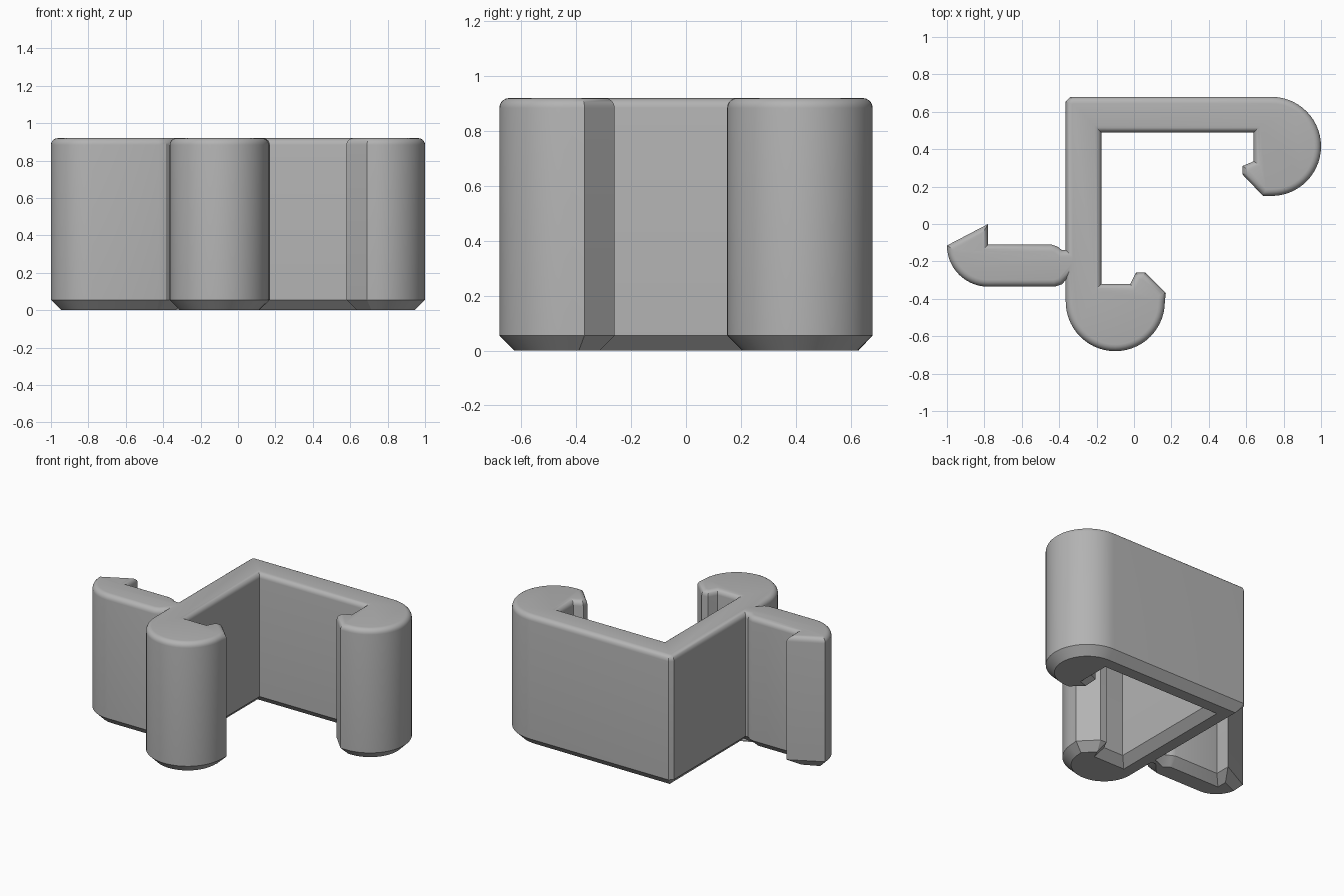
import bpy
import bmesh
from math import cos, sin, pi, radians
from mathutils import Vector

cube = bpy.data.objects.get("Cube")
if cube:
    bpy.data.objects.remove(cube, do_unlink=True)

HEIGHT, CHAMFER, ROUND = 0.92, 0.055, 0.036
LEFT, INNER, BACK = -0.365, -0.175, 0.68


def arc(cx, cy, r, start, end, steps):
    """Points along an arc, angles in degrees."""
    return [(cx + r * cos(radians(start + (end - start) * i / steps)),
             cy + r * sin(radians(start + (end - start) * i / steps)))
            for i in range(steps + 1)]


def inset(points, distance):
    """Move a counter-clockwise outline inwards, collapsing edges that flip."""
    count = len(points)
    result = []
    for i, p in enumerate(points):
        d1 = (p - points[i - 1]).normalized()
        d2 = (points[(i + 1) % count] - p).normalized()
        n1, n2 = Vector((-d1.y, d1.x)), Vector((-d2.y, d2.x))
        result.append(p + (n1 + n2) * (distance / (1 + n1.dot(n2))))
    for i in range(count):
        j = (i + 1) % count
        if (result[j] - result[i]).dot(points[j] - points[i]) < 0:
            middle = (result[i] + result[j]) / 2
            result[i], result[j] = middle, middle.copy()
    return result


# Clip outline, clockwise from the back corner
outline = [(LEFT, BACK - 0.025), (LEFT + 0.025, BACK)]
# Back hook with its barb
outline += arc(0.735, 0.415, 0.265, 90, -90, 28)
outline += [(0.69, 0.15), (0.58, 0.265), (0.58, 0.31), (0.64, 0.335)]
# Inner corner of the frame
outline += [(0.64, 0.49), (INNER, 0.49), (INNER, -0.32)]
# Front hook with its barb
outline += [(-0.02, -0.32), (0.01, -0.26), (0.06, -0.26), (0.17, -0.37)]
outline += arc(-0.1, -0.415, 0.265, 0, -180, 28)
# Side arm: neck, rounded end, barb and neck again
outline += [(LEFT, -0.3), (-0.385, -0.322), (-0.425, -0.335)]
outline += arc(-0.78, -0.115, 0.22, 270, 180, 14)
outline += [(-0.78, 0), (-0.78, -0.11), (-0.44, -0.11)]
outline += [(-0.41, -0.12), (-0.385, -0.14), (LEFT, -0.14)]
outline = [Vector(p) for p in reversed(outline)]

# Levels: chamfered foot, straight wall, rounded top
levels = [(0, CHAMFER), (CHAMFER, 0)]
for i in range(6):
    a = pi / 2 * i / 5
    levels.append((HEIGHT - ROUND + ROUND * sin(a), ROUND * (1 - cos(a))))

bm = bmesh.new()
rings = []
for z, d in levels:
    ring = inset(outline, d) if d else outline
    rings.append([bm.verts.new((p.x, p.y, z)) for p in ring])
count = len(outline)
for low, high in zip(rings, rings[1:]):
    for i in range(count):
        j = (i + 1) % count
        bm.faces.new((low[i], low[j], high[j], high[i]))
bm.faces.new(list(reversed(rings[0])))
bm.faces.new(rings[-1])
bmesh.ops.remove_doubles(bm, verts=bm.verts, dist=0.0001)
bmesh.ops.recalc_face_normals(bm, faces=bm.faces)

mesh = bpy.data.meshes.new("clip_body")
bm.to_mesh(mesh)
bm.free()
clip = bpy.data.objects.new("clip_body", mesh)
bpy.context.collection.objects.link(clip)

# Plain grey plastic
grey = bpy.data.materials.new("light_grey")
grey.use_nodes = True
colour = (0.45, 0.45, 0.45, 1)
grey.diffuse_color = colour
grey.node_tree.nodes["Principled BSDF"].inputs["Base Color"].default_value = colour
mesh.materials.append(grey)

bpy.ops.object.select_all(action='DESELECT')
clip.select_set(True)
bpy.context.view_layer.objects.active = clip
bpy.ops.object.shade_smooth_by_angle(angle=radians(28))
